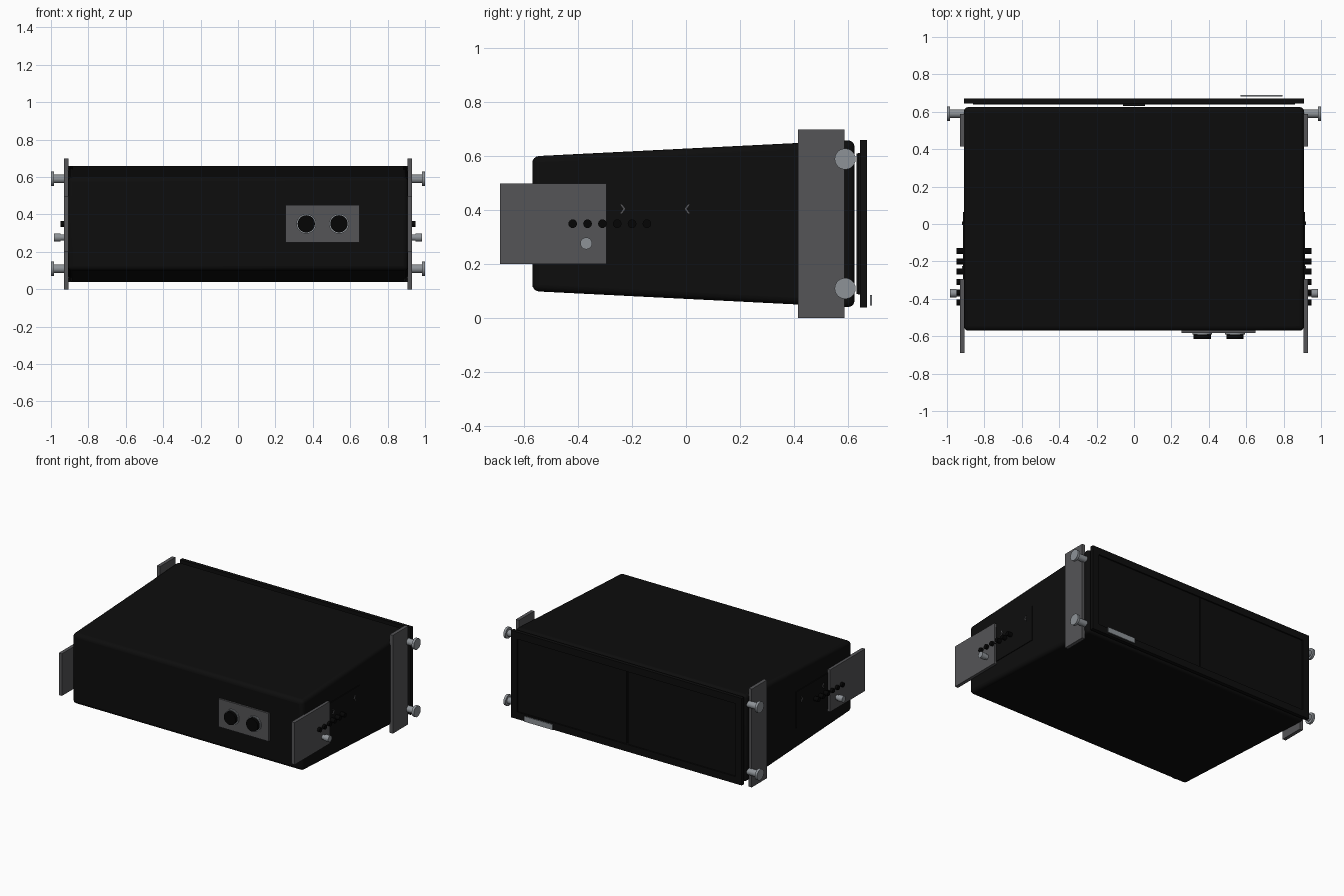
import bpy, bmesh, math
from mathutils import Matrix

if "Cube" in bpy.data.objects:
    bpy.data.objects.remove(bpy.data.objects["Cube"])


def material(name, col):
    m = bpy.data.materials.new(name)
    m.diffuse_color = (*col, 1)
    m.use_nodes = True
    m.node_tree.nodes["Principled BSDF"].inputs["Base Color"].default_value = m.diffuse_color
    return m


BLACK = material("case black", (0.004, 0.004, 0.004))
PURE = material("socket black", (0.0015, 0.0015, 0.0015))
GREY = material("bracket grey", (0.09, 0.09, 0.095))
STEEL = material("steel", (0.27, 0.29, 0.31))


def finish(name, bm, mat, smooth=False, bevel=0, segments=2):
    bmesh.ops.recalc_face_normals(bm, faces=bm.faces)
    me = bpy.data.meshes.new(name)
    bm.to_mesh(me)
    bm.free()
    ob = bpy.data.objects.new(name, me)
    bpy.context.collection.objects.link(ob)
    me.materials.append(mat)
    if bevel:
        b = ob.modifiers.new("bevel", 'BEVEL')
        b.width, b.segments, b.limit_method = bevel, segments, 'ANGLE'
    if smooth:
        bpy.ops.object.select_all(action='DESELECT')
        ob.select_set(True)
        bpy.context.view_layer.objects.active = ob
        bpy.ops.object.shade_smooth_by_angle(angle=math.radians(40))
    return ob


def box(name, x, y, z, mat, bevel=0):
    bm = bmesh.new()
    size = [b - a for a, b in (x, y, z)]
    mid = [(a + b) / 2 for a, b in (x, y, z)]
    bmesh.ops.create_cube(bm, size=1, matrix=Matrix.Translation(mid) @ Matrix.Diagonal((*size, 1)))
    return finish(name, bm, mat, bevel=bevel)


def rod(name, axis, start, end, a, b, r, mat, sides=24):
    """Cylinder along x at (y, z) = (a, b), or along y at (x, z) = (a, b)."""
    bm = bmesh.new()
    mid = (start + end) / 2
    if axis == 'X':
        m = Matrix.Translation((mid, a, b)) @ Matrix.Rotation(math.pi / 2, 4, 'Y')
    else:
        m = Matrix.Translation((a, mid, b)) @ Matrix.Rotation(math.pi / 2, 4, 'X')
    bmesh.ops.create_cone(bm, cap_ends=True, segments=sides, radius1=r, radius2=r,
                          depth=abs(end - start), matrix=m)
    return finish(name, bm, mat, smooth=True)


def prism(name, profile, x0, x1, mat, **kw):
    """Extrude a (y, z) outline along x."""
    bm = bmesh.new()
    f = bm.faces.new([bm.verts.new((x0, y, z)) for y, z in profile])
    ext = bmesh.ops.extrude_face_region(bm, geom=[f])['geom']
    bmesh.ops.translate(bm, vec=(x1 - x0, 0, 0),
                        verts=[v for v in ext if isinstance(v, bmesh.types.BMVert)])
    return finish(name, bm, mat, **kw)


# Tapered case
prism("case_body", [(-0.57, 0.10), (0.625, 0.04), (0.625, 0.66), (-0.57, 0.60)],
      -0.91, 0.91, BLACK, smooth=True, bevel=0.025, segments=4)

# Rear door: frame, two recessed panels and a centre strip
for s, side in ((-1, "left"), (1, "right")):
    box(f"door_stile_{side}", sorted((s * 0.86, s * 0.91)), (0.645, 0.672), (0.04, 0.66), BLACK)
    box(f"door_panel_{side}", sorted((s * 0.005, s * 0.862)), (0.638, 0.662), (0.088, 0.612), BLACK)
for z0, z1, end in ((0.04, 0.09, "bottom"), (0.61, 0.66, "top")):
    box(f"door_rail_{end}", (-0.86, 0.86), (0.645, 0.672), (z0, z1), BLACK)
box("door_centre_strip", (-0.06, 0.06), (0.632, 0.645), (0.09, 0.61), BLACK)
box("door_tab", (0.57, 0.795), (0.682, 0.69), (0.047, 0.085), STEEL)

# Front socket plate with two sockets
box("socket_plate", (0.255, 0.65), (-0.583, -0.565), (0.25, 0.45), GREY)
for i, x in enumerate((0.365, 0.54)):
    rod(f"socket_ring_{i}", 'Y', -0.592, -0.58, x, 0.35, 0.053, STEEL, 32)
    rod(f"socket_{i}", 'Y', -0.615, -0.59, x, 0.35, 0.046, PURE, 32)

# Both sides
for s, side in ((-1, "left"), (1, "right")):
    def xs(a, b):
        return sorted((s * a, s * b))

    # Rear bracket with two thumb screws
    box(f"rear_bracket_{side}", xs(0.905, 0.93), (0.415, 0.588), (0, 0.70), GREY)
    for z, end in ((0.11, "low"), (0.59, "high")):
        rod(f"rear_screw_shaft_{end}_{side}", 'X', *xs(0.90, 0.985), 0.59, z, 0.023, STEEL)
        rod(f"rear_screw_head_{end}_{side}", 'X', *xs(0.983, 1.0), 0.59, z, 0.039, STEEL)

    # Front bracket, its pin, and the row of pegs
    box(f"front_bracket_{side}", xs(0.905, 0.93), (-0.69, -0.295), (0.20, 0.50), GREY)
    rod(f"front_pin_{side}", 'X', *xs(0.92, 0.95), -0.37, 0.277, 0.017, STEEL)
    rod(f"front_pin_head_{side}", 'X', *xs(0.948, 0.985), -0.37, 0.277, 0.022, STEEL)
    for i in range(6):
        rod(f"peg_{i}_{side}", 'X', *xs(0.90, 0.948), -0.42 + i * 0.055, 0.35, 0.016, PURE, 16)

    # Side panel with a pair of arrow marks
    box(f"side_panel_{side}", xs(0.90, 0.915), (-0.50, 0.065), (0.22, 0.475), BLACK)
    for y, d in ((-0.225, -1), (-0.005, 1)):
        outline = [(0, 0), (0.013, 0.017), (0.019, 0.017), (0.007, 0),
                   (0.019, -0.017), (0.013, -0.017)]
        prism(f"arrow_mark_{'front' if d < 0 else 'rear'}_{side}",
              [(y + d * a, 0.405 + b) for a, b in outline], *xs(0.91, 0.92), GREY)
